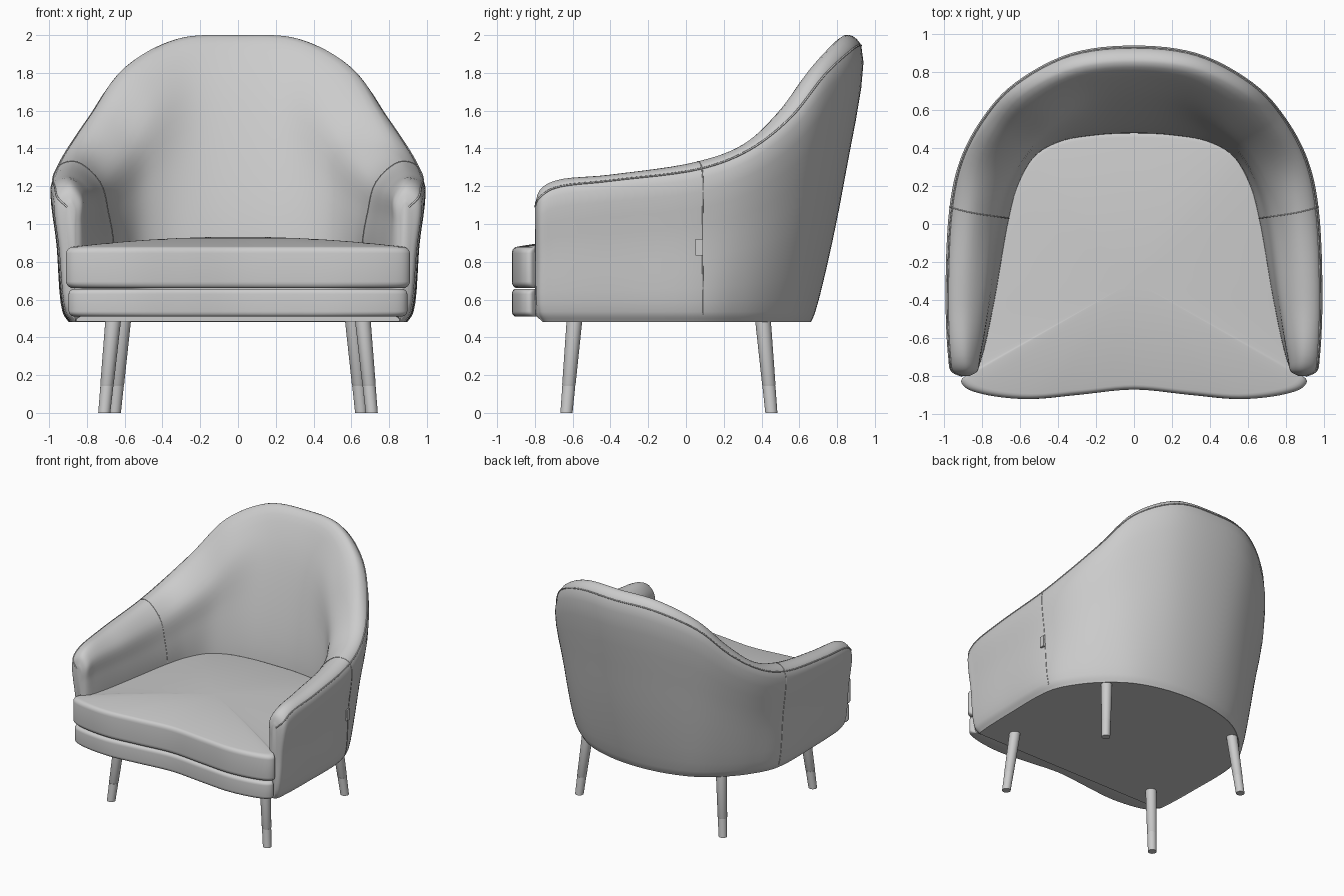
import bpy, bmesh
from math import sin, cos, pi, radians
from mathutils import Vector as V

if "Cube" in bpy.data.objects:
    bpy.data.objects.remove(bpy.data.objects["Cube"])


def spline(pts, n, closed=False):
    """Centripetal Catmull-Rom through pts, n steps per span."""
    pts = [V(p) for p in pts]
    if closed:
        p = [pts[-1]] + pts + [pts[0], pts[1]]
    else:
        p = [2 * pts[0] - pts[1]] + pts + [2 * pts[-1] - pts[-2]]
    out = []
    for i in range(1, len(p) - 2):
        a, b, c, d = p[i - 1:i + 3]
        t1, t2, t3 = [max((u - v).length, 1e-4) ** 0.5 for u, v in ((b, a), (c, b), (d, c))]
        m1 = t2 * ((b - a) / t1 - (c - a) / (t1 + t2) + (c - b) / t2)
        m2 = t2 * ((c - b) / t2 - (d - b) / (t2 + t3) + (d - c) / t3)
        for k in range(n):
            s = k / n
            out.append(b * (2*s**3 - 3*s*s + 1) + m1 * (s**3 - 2*s*s + s)
                       + c * (3*s*s - 2*s**3) + m2 * (s**3 - s*s))
    if not closed:
        out.append(pts[-1])
    return out


def finish(ob, angle=40):
    bpy.ops.object.select_all(action='DESELECT')
    ob.select_set(True)
    bpy.context.view_layer.objects.active = ob
    bpy.ops.object.shade_smooth_by_angle(angle=radians(angle))


def loft(name, rings, angle=40):
    """Skin closed rings of equal length and cap both ends."""
    bm = bmesh.new()
    vr = [[bm.verts.new(p) for p in r] for r in rings]
    n = len(rings[0])
    for a, b in zip(vr, vr[1:]):
        for i in range(n):
            j = (i + 1) % n
            bm.faces.new((a[i], a[j], b[j], b[i]))
    bm.faces.new(vr[0][::-1])
    bm.faces.new(vr[-1])
    bmesh.ops.recalc_face_normals(bm, faces=bm.faces)
    me = bpy.data.meshes.new(name)
    bm.to_mesh(me)
    bm.free()
    ob = bpy.data.objects.new(name, me)
    bpy.context.collection.objects.link(ob)
    finish(ob, angle)
    return ob


def piping(name, pts, r):
    cu = bpy.data.curves.new(name, 'CURVE')
    cu.dimensions = '3D'
    cu.bevel_depth = r
    cu.bevel_resolution = 1
    sp = cu.splines.new('POLY')
    sp.points.add(len(pts) - 1)
    for q, p in zip(sp.points, pts):
        q.co = (*p, 1)
    ob = bpy.data.objects.new(name, cu)
    bpy.context.collection.objects.link(ob)


def mirror_x(p):
    return V((-p[0], *p[1:]))


# Shell stations, arm tip to back centre:
# outer bottom (x, y), outer edge, crest, inner upper, inner at seat (x, y)
stations = [
    ((.885, -.785), (.905, -.80, 1.09), (.885, -.80, 1.11), (.868, -.80, 1.08), (.868, -.80)),
    ((.905, -.765), (.955, -.775, 1.14), (.885, -.77, 1.185), (.83, -.775, 1.12), (.83, -.775)),
    ((.915, -.70), (.968, -.70, 1.19), (.89, -.69, 1.23), (.82, -.70, 1.16), (.80, -.70)),
    ((.925, -.40), (.98, -.40, 1.23), (.89, -.40, 1.26), (.78, -.40, 1.18), (.735, -.40)),
    ((.91, .09), (.958, .085, 1.295), (.86, .06, 1.33), (.73, .04, 1.22), (.66, .03)),
    ((.81, .29), (.905, .33, 1.39), (.82, .30, 1.42), (.67, .235, 1.29), (.61, .21)),
    ((.67, .45), (.79, .55, 1.56), (.73, .50, 1.60), (.57, .405, 1.41), (.52, .36)),
    ((.49, .58), (.62, .735, 1.79), (.58, .68, 1.835), (.44, .55, 1.62), (.39, .435)),
    ((.25, .66), (.33, .888, 1.93), (.31, .815, 1.982), (.235, .69, 1.77), (.20, .47)),
    ((0, .685), (0, .928, 1.945), (0, .85, 2.0), (0, .73, 1.82), (0, .48)),
]


def section(a, c, d, e, g):
    a, c, d, e, g = V((*a, .535)), V(c), V(d), V(e), V((*g, .90))
    under = V((a.x * .965, a.y * .965, .48))
    mid = a.lerp(c, .5) + (c - a).to_2d().to_3d() * .14
    inner = e.lerp(g, .5) + (g - e).to_2d().to_3d() * .12
    return [under, a, mid, c, d, e, inner, g, V((g.x, g.y, .52))]


half = [section(*s) for s in stations]
full = half + [[mirror_x(p) for p in s] for s in half[-2::-1]]
STEP = 6
rows = [spline([s[k] for s in full], STEP) for k in range(9)]
sections = [spline([r[i] for r in rows], 5) for i in range(len(rows[0]))]
loft("shell_back_and_arms", sections, 50)

# Seams: outer panel edge, and the joins between arms and back
piping("outer_panel_seam", [s[15] for s in sections], .005)
for side, i in (("right", 4 * STEP), ("left", len(sections) - 1 - 4 * STEP)):
    piping(side + "_arm_seam", sections[i][4:38], .003)

# Underside panel
under = rows[0]
loft("underside_panel", [[V((p.x, p.y, z)) for p in under] for z in (.483, .53)])

# Seat outline, front centre to back centre
edge = [(0, -.872), (.3, -.9), (.57, -.922), (.8, -.895), (.89, -.86), (.91, -.825), (.87, -.78),
        (.81, -.6), (.76, -.3), (.69, .03), (.63, .22), (.54, .37), (.40, .45), (.2, .485), (0, .49)]
outline = spline([V(p) for p in edge] + [mirror_x(p) for p in edge[-2:0:-1]], 6, True)


def pad(name, z0, z1, r, crown, width=1.0):
    """Soft slab with rounded rim and domed top."""
    c = V((0, -.3))
    prof = [(1 - r * (1 - sin(a)) * 1.3, z0 + r * (1 - cos(a))) for a in [pi / 2 * k / 5 for k in range(6)]]
    prof += [(1 - r * (1 - cos(a)) * 1.3, z1 - r * (1 - sin(a))) for a in [pi / 2 * k / 5 for k in range(6)]]
    s0 = prof[-1][0]
    prof += [(s, z1 + crown * (1 - (s / s0) ** 2)) for s in (.9, .8, .65, .5, .35, .2, .08)]
    loft(name, [[V((p.x * s * width, c.y + (p.y - c.y) * s, z)) for p in outline] for s, z in prof])


pad("seat_base", .51, .657, .028, 0, .985)
pad("seat_cushion", .66, .88, .035, .052)


# Splayed legs with separate foot caps
def leg(name, bottom, top):
    def ring(z, r):
        c = V(bottom).lerp(V(top), z / .52)
        return [V((c.x + r * cos(2*pi*k/32), c.y + r * sin(2*pi*k/32), z)) for k in range(32)]
    loft(name + "_foot", [ring(0, .032), ring(.146, .0345)])
    loft(name, [ring(.146, .0335), ring(.15, .0355), ring(.52, .042)])


for side, sx in (("right", 1), ("left", -1)):
    leg("front_leg_" + side, (.708 * sx, -.633), (.658 * sx, -.588))
    leg("back_leg_" + side, (.652 * sx, .452), (.605 * sx, .405))

# Small fabric tag on the right seam
bpy.ops.mesh.primitive_cube_add(size=1, location=(.945, .07, .877))
tag = bpy.context.object
tag.name = "fabric_tag"
tag.scale = (.02, .038, .088)
